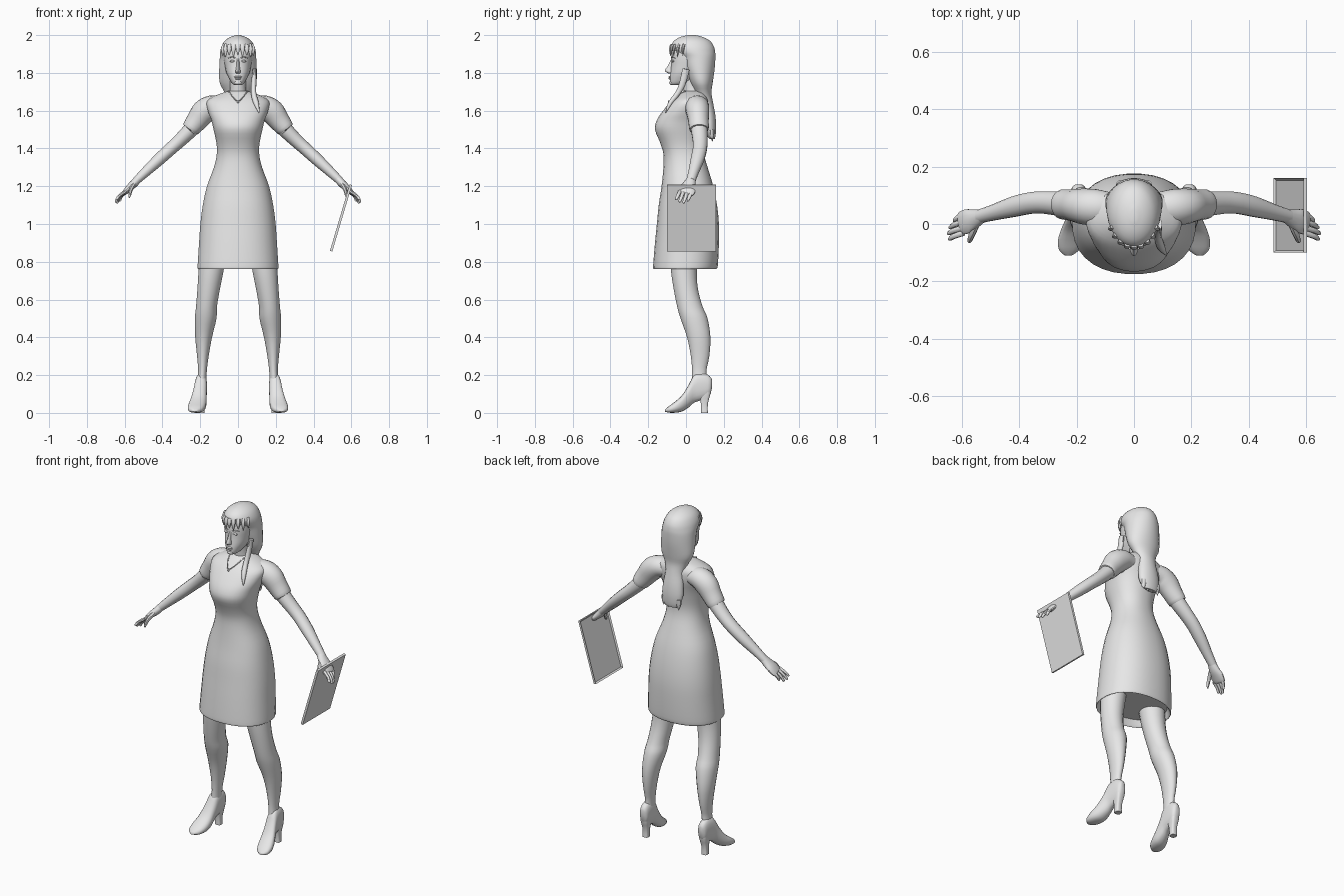
import bpy, bmesh, math
from mathutils import Vector, Matrix

grey = bpy.data.materials.new("plain_grey")
grey.diffuse_color = (0.8, 0.8, 0.8, 1)


def finish(name, bm, angle=45):
    bmesh.ops.recalc_face_normals(bm, faces=bm.faces[:])
    me = bpy.data.meshes.new(name)
    bm.to_mesh(me)
    bm.free()
    me.materials.append(grey)
    ob = bpy.data.objects.new(name, me)
    bpy.context.collection.objects.link(ob)
    bpy.ops.object.select_all(action='DESELECT')
    ob.select_set(True)
    bpy.context.view_layer.objects.active = ob
    bpy.ops.object.shade_smooth_by_angle(angle=math.radians(angle))
    return ob


def smooth_rows(rows, steps):
    """Catmull-Rom interpolation between rows of numbers."""
    out = []
    for i in range(len(rows) - 1):
        a, b, c, d = (rows[max(i - 1, 0)], rows[i], rows[i + 1], rows[min(i + 2, len(rows) - 1)])
        for k in range(steps):
            t = k / steps
            out.append([0.5 * (2 * q + (r - p) * t + (2 * p - 5 * q + 4 * r - s) * t * t
                               + (3 * q - p - 3 * r + s) * t ** 3) for p, q, r, s in zip(a, b, c, d)])
    return out + [list(rows[-1])]


def skin(name, rings, angle=45):
    bm = bmesh.new()
    loops = [[bm.verts.new(p) for p in ring] for ring in rings]
    n = len(loops[0])
    for a, b in zip(loops, loops[1:]):
        for i in range(n):
            j = (i + 1) % n
            bm.faces.new((a[i], a[j], b[j], b[i]))
    bm.faces.new(loops[0])
    bm.faces.new(loops[-1])
    return finish(name, bm, angle)


def circle(n, p=2.0):
    pw = lambda v: math.copysign(abs(v) ** (2 / p), v)
    angs = [2 * math.pi * (i + 0.5) / n for i in range(n)]
    return [(pw(math.cos(a)), pw(math.sin(a))) for a in angs]


def loft(name, rows, n=24, p=2.0, axis='Z', side=1, steps=3):
    """Rows: position on axis, centre x, half width, low and high extent of the third axis."""
    rings = []
    for t, cx, hw, lo, hi in smooth_rows(rows, steps):
        mid, h = (lo + hi) / 2, (hi - lo) / 2
        ring = []
        for c, s in circle(n, p):
            x, w = side * (cx + hw * c), mid + h * s
            ring.append((x, w, t) if axis == 'Z' else (x, t, w))
        rings.append(ring)
    return skin(name, rings)


def tube(name, rows, n=14, side=1, steps=3):
    """Rows: x, y, z, radius along y, radius across."""
    rows = smooth_rows(rows, steps)
    pts = [Vector(r[:3]) for r in rows]
    rings = []
    for i, r in enumerate(rows):
        t = (pts[min(i + 1, len(pts) - 1)] - pts[max(i - 1, 0)]).normalized()
        u = Vector((0, 1, 0))
        u = (u - t * u.dot(t)).normalized()
        v = t.cross(u)
        ring = [pts[i] + u * r[3] * c + v * r[4] * s for c, s in circle(n)]
        rings.append([(side * q.x, q.y, q.z) for q in ring])
    return skin(name, rings)


def blob(name, loc, size):
    bm = bmesh.new()
    bmesh.ops.create_uvsphere(bm, u_segments=14, v_segments=8, radius=1,
                              matrix=Matrix.Translation(loc) @ Matrix.Diagonal((*size, 1)))
    return finish(name, bm)


# Dress, with the hem turned inward underneath
loft("dress", [(.80, 0, .195, -.15, .145), (.768, 0, .207, -.168, .158), (.765, 0, .214, -.174, .165),
               (.79, 0, .214, -.174, .17), (.9, 0, .207, -.165, .175), (1.0, 0, .2, -.155, .175),
               (1.1, 0, .187, -.145, .165), (1.2, 0, .165, -.13, .145), (1.3, 0, .128, -.12, .115),
               (1.37, 0, .113, -.12, .095), (1.43, 0, .115, -.137, .09), (1.5, 0, .13, -.165, .1),
               (1.55, 0, .142, -.155, .11), (1.6, 0, .16, -.122, .12), (1.65, 0, .165, -.08, .12),
               (1.68, 0, .12, -.045, .11), (1.7, 0, .065, -.02, .1), (1.705, 0, .045, -.005, .09)],
     n=32, p=2.25)

# Neck and head
loft("neck", [(1.62, 0, .055, -.02, .1), (1.69, 0, .047, -.012, .09), (1.73, 0, .042, -.015, .08),
              (1.8, 0, .045, -.02, .08)], n=18)
loft("head", [(1.735, 0, .016, -.075, -.03), (1.745, 0, .032, -.085, .02), (1.77, 0, .048, -.086, .06),
              (1.8, 0, .062, -.083, .09), (1.84, 0, .07, -.078, .11), (1.88, 0, .075, -.076, .12),
              (1.92, 0, .074, -.07, .12), (1.96, 0, .055, -.045, .1), (1.98, 0, .02, 0, .06)], n=24, p=2.2)
loft("nose", [(1.796, 0, .009, -.09, -.06), (1.804, 0, .015, -.105, -.06), (1.814, 0, .013, -.112, -.06),
              (1.835, 0, .009, -.098, -.06), (1.865, 0, .007, -.082, -.06), (1.885, 0, .006, -.074, -.06)], n=10)
blob("upper_lip", (0, -.084, 1.779), (.021, .009, .005))
blob("lower_lip", (0, -.083, 1.77), (.018, .009, .006))
blob("chin", (0, -.076, 1.748), (.02, .013, .012))

# Hair: cap tapering into a long tail down the back
loft("hair", [(1.45, 0, .04, .125, .152), (1.47, 0, .055, .11, .157), (1.52, 0, .066, .09, .16),
              (1.58, 0, .062, .08, .155), (1.65, 0, .057, .06, .142), (1.7, 0, .074, .045, .135),
              (1.75, 0, .098, .02, .142), (1.82, 0, .1, -.01, .152), (1.88, 0, .097, -.03, .156),
              (1.91, 0, .095, -.062, .155), (1.94, 0, .088, -.08, .148), (1.97, 0, .07, -.064, .127),
              (1.99, 0, .042, -.03, .09), (2.0, 0, .01, .01, .05)], n=28)
for i in range(9):
    a = math.radians(-90 + (i - 4) * 16)
    x, y = .088 * math.cos(a), .035 + .118 * math.sin(a)
    tube(f"fringe_lock_{i + 1}", [(x * .9, y + .008, 1.95, .009, .012), (x, y, 1.925, .008, .012),
                                  (x * 1.02, y, 1.893 - .01 * (i % 2), .001, .001)], n=8)
for i, x in enumerate((-.045, -.015, .018, .045)):
    tube(f"hair_tip_{i + 1}", [(x, .135, 1.5, .018, .02), (x * 1.05, .137, 1.465, .012, .014),
                               (x * 1.1, .14, 1.437 + .01 * (i % 2), .001, .001)], n=8)
tube("shoulder_strand", [(.088, .0, 1.82, .02, .01), (.083, -.02, 1.74, .018, .014), (.083, -.045, 1.69, .014, .014),
                         (.096, -.083, 1.64, .012, .014), (.112, -.108, 1.59, .002, .003)], n=10)

# Necklace
chain = [(-.05, .0, 1.704), (-.03, -.056, 1.676), (0, -.09, 1.65), (.03, -.056, 1.676), (.05, .0, 1.704)]
tube("necklace", [(*p, .003, .003) for p in chain], n=6)
blob("pendant", (0, -.092, 1.647), (.006, .004, .008))

for side, tag in ((1, "left"), (-1, "right")):
    # Face features
    blob(f"{tag}_eye", (side * .03, -.069, 1.862), (.015, .008, .006))
    tube(f"{tag}_brow", [(.014, -.076, 1.878, .003, .002), (.032, -.073, 1.884, .004, .003),
                         (.052, -.058, 1.878, .002, .002)], n=6, side=side)
    # Sleeve and arm
    tube(f"{tag}_sleeve", [(.08, .055, 1.625, .055, .05), (.135, .058, 1.622, .064, .06), (.18, .062, 1.595, .062, .065),
                           (.215, .066, 1.55, .055, .057), (.25, .069, 1.505, .052, .048),
                           (.252, .069, 1.502, .044, .04)], n=18, side=side)
    tube(f"{tag}_arm", [(.2, .066, 1.56, .045, .045), (.25, .07, 1.5, .044, .041), (.31, .075, 1.44, .04, .036),
                        (.36, .073, 1.395, .038, .034), (.42, .06, 1.34, .036, .032), (.49, .04, 1.275, .028, .026),
                        (.54, .026, 1.228, .024, .021)], side=side)
    tube(f"{tag}_palm", [(.53, .028, 1.237, .024, .021), (.555, .018, 1.21, .034, .021),
                         (.58, .01, 1.187, .043, .018), (.603, .002, 1.163, .04, .012),
                         (.608, .0, 1.158, .03, .006)], side=side)
    for i, (y, x, z) in enumerate(((.03, .625, 1.125), (.008, .64, 1.115), (-.013, .646, 1.12), (-.032, .642, 1.132))):
        tube(f"{tag}_finger_{i + 1}", [(.594, y, 1.172, .010, .010), ((x + .6) / 2 + .005, y - .01, (z + 1.17) / 2, .0095, .009),
                                       (x, y - .02, z, .007, .007), (x + .003, y - .022, z - .005, .002, .002)],
             n=8, side=side)
    tube(f"{tag}_thumb", [(.553, -.005, 1.207, .015, .014), (.566, -.04, 1.183, .011, .011),
                          (.573, -.058, 1.155, .009, .008), (.575, -.062, 1.138, .003, .003)], n=8, side=side)
    # Leg
    loft(f"{tag}_leg", [(.88, .13, .075, -.09, .07), (.75, .143, .067, -.08, .058), (.65, .156, .06, -.065, .065),
                        (.56, .167, .056, -.047, .09), (.5, .171, .058, -.03, .115), (.4, .182, .045, .005, .13),
                        (.3, .186, .031, .025, .124), (.22, .188, .023, .032, .108), (.16, .192, .025, .03, .115)],
         n=20, side=side)
    # High heeled shoe
    loft(f"{tag}_shoe", [(.138, .193, .012, .135, .175), (.125, .193, .025, .09, .195), (.09, .194, .03, .07, .212),
                         (.045, .197, .033, .055, .203), (.015, .203, .037, .03, .15), (-.02, .211, .044, .008, .095),
                         (-.055, .219, .046, .001, .062), (-.09, .226, .036, .001, .036),
                         (-.11, .229, .012, .006, .018)], n=18, p=2.4, axis='Y', side=side)
    loft(f"{tag}_heel", [(0, .196, .018, .08, .116), (.05, .195, .017, .078, .116), (.1, .194, .024, .068, .13),
                         (.13, .194, .024, .068, .13)], n=12, p=4, side=side, steps=2)

# Clipboard with a raised rim around the inner face
bm = bmesh.new()
bmesh.ops.create_cube(bm, size=1)
bmesh.ops.scale(bm, vec=(.013, .26, .367), verts=bm.verts[:])
inner = [f for f in bm.faces if f.normal.x < -.9]
bmesh.ops.inset_region(bm, faces=inner, thickness=.012)
bmesh.ops.translate(bm, vec=(.007, 0, 0), verts=inner[0].verts[:])
bmesh.ops.transform(bm, matrix=Matrix.Translation((.545, .03, 1.032)) @ Matrix.Rotation(math.radians(16.5), 4, 'Y'),
                    verts=bm.verts[:])
finish("clipboard", bm, 30)
